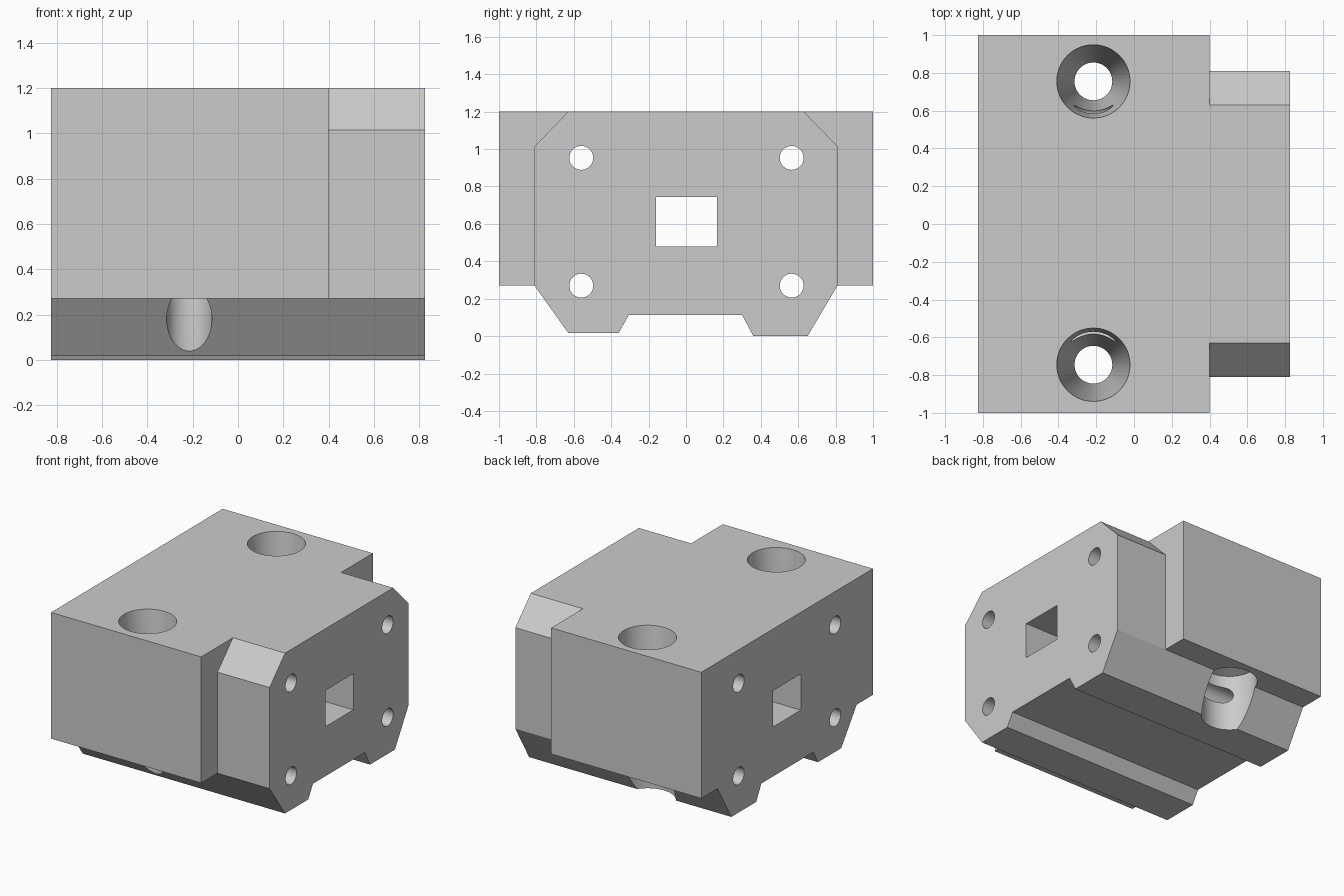
import bpy, bmesh, math

cube = bpy.data.objects.get("Cube")
if cube:
    bpy.data.objects.remove(cube, do_unlink=True)

grey = bpy.data.materials.new("plain_grey")
grey.use_nodes = True
grey.diffuse_color = (0.6, 0.6, 0.6, 1)
grey.node_tree.nodes["Principled BSDF"].inputs["Base Color"].default_value = (0.6, 0.6, 0.6, 1)


def make_object(name, bm):
    bmesh.ops.recalc_face_normals(bm, faces=bm.faces)
    mesh = bpy.data.meshes.new(name)
    bm.to_mesh(mesh)
    bm.free()
    mesh.materials.append(grey)
    ob = bpy.data.objects.new(name, mesh)
    bpy.context.collection.objects.link(ob)
    return ob


def extrude_x(name, profile, x0, x1):
    """Closed (y, z) profile pulled along x."""
    bm = bmesh.new()
    face = bm.faces.new([bm.verts.new((x0, y, z)) for y, z in profile])
    new = bmesh.ops.extrude_face_region(bm, geom=[face])["geom"]
    bmesh.ops.translate(bm, vec=(x1 - x0, 0, 0),
                        verts=[v for v in new if isinstance(v, bmesh.types.BMVert)])
    return make_object(name, bm)


def turned(name, steps, x, y, sides=64):
    """Solid of revolution on a vertical axis from (radius, z) steps."""
    bm = bmesh.new()
    rings = []
    for r, z in steps:
        rings.append([bm.verts.new((x + r * math.cos(2 * math.pi * i / sides),
                                    y + r * math.sin(2 * math.pi * i / sides), z))
                      for i in range(sides)])
    for low, high in zip(rings, rings[1:]):
        for i in range(sides):
            j = (i + 1) % sides
            bm.faces.new((low[i], low[j], high[j], high[i]))
    bm.faces.new(rings[0])
    bm.faces.new(rings[-1])
    return make_object(name, bm)


def rectangle(y0, y1, z0, z1):
    return [(y0, z0), (y1, z0), (y1, z1), (y0, z1)]


def circle(y, z, r, sides=32):
    return [(y + r * math.cos(2 * math.pi * i / sides),
             z + r * math.sin(2 * math.pi * i / sides)) for i in range(sides)]


# Full-length core with chamfered top and two feet
body = extrude_x("housing_body", [
    (-0.63, 0.018), (-0.36, 0.018), (-0.305, 0.113), (0.30, 0.113), (0.36, 0.0),
    (0.65, 0.0), (0.81, 0.27), (0.81, 1.015), (0.63, 1.2), (-0.63, 1.2),
    (-0.81, 1.015), (-0.81, 0.27)], -0.825, 0.825)

# Wide mounting block
block = extrude_x("mounting_block", rectangle(-1, 1, 0.27, 1.2), -0.825, 0.4)

# Cutters: square window, bolt holes, tapered vertical holes
cutters = [extrude_x("window_cutter", rectangle(-0.16, 0.165, 0.478, 0.745), -1, 1)]
for y in (-0.56, 0.565):
    for z in (0.27, 0.953):
        cutters.append(extrude_x("bolt_hole_cutter", circle(y, z, 0.064), -1, 1))
cutters.append(turned("front_hole_cutter",
                      [(0.1, -0.1), (0.1, 0.3), (0.194, 1.2), (0.194, 1.3)], -0.215, -0.745))
cutters.append(turned("back_hole_cutter",
                      [(0.19, -0.1), (0.19, 0.42), (0.1, 0.45), (0.194, 1.2), (0.194, 1.3)],
                      -0.215, 0.755))


def boolean(other, operation):
    mod = body.modifiers.new(other.name, "BOOLEAN")
    mod.object = other
    mod.operation = operation
    mod.solver = "EXACT"


boolean(block, "UNION")
for cutter in cutters:
    boolean(cutter, "DIFFERENCE")

# Bake the cuts and drop the helpers
bpy.context.view_layer.update()
graph = bpy.context.evaluated_depsgraph_get()
result = bpy.data.meshes.new_from_object(body.evaluated_get(graph))
body.modifiers.clear()
body.data = result
for helper in [block] + cutters:
    bpy.data.objects.remove(helper, do_unlink=True)

bpy.ops.object.select_all(action="DESELECT")
body.select_set(True)
bpy.context.view_layer.objects.active = body
bpy.ops.object.shade_smooth_by_angle(angle=math.radians(25))
